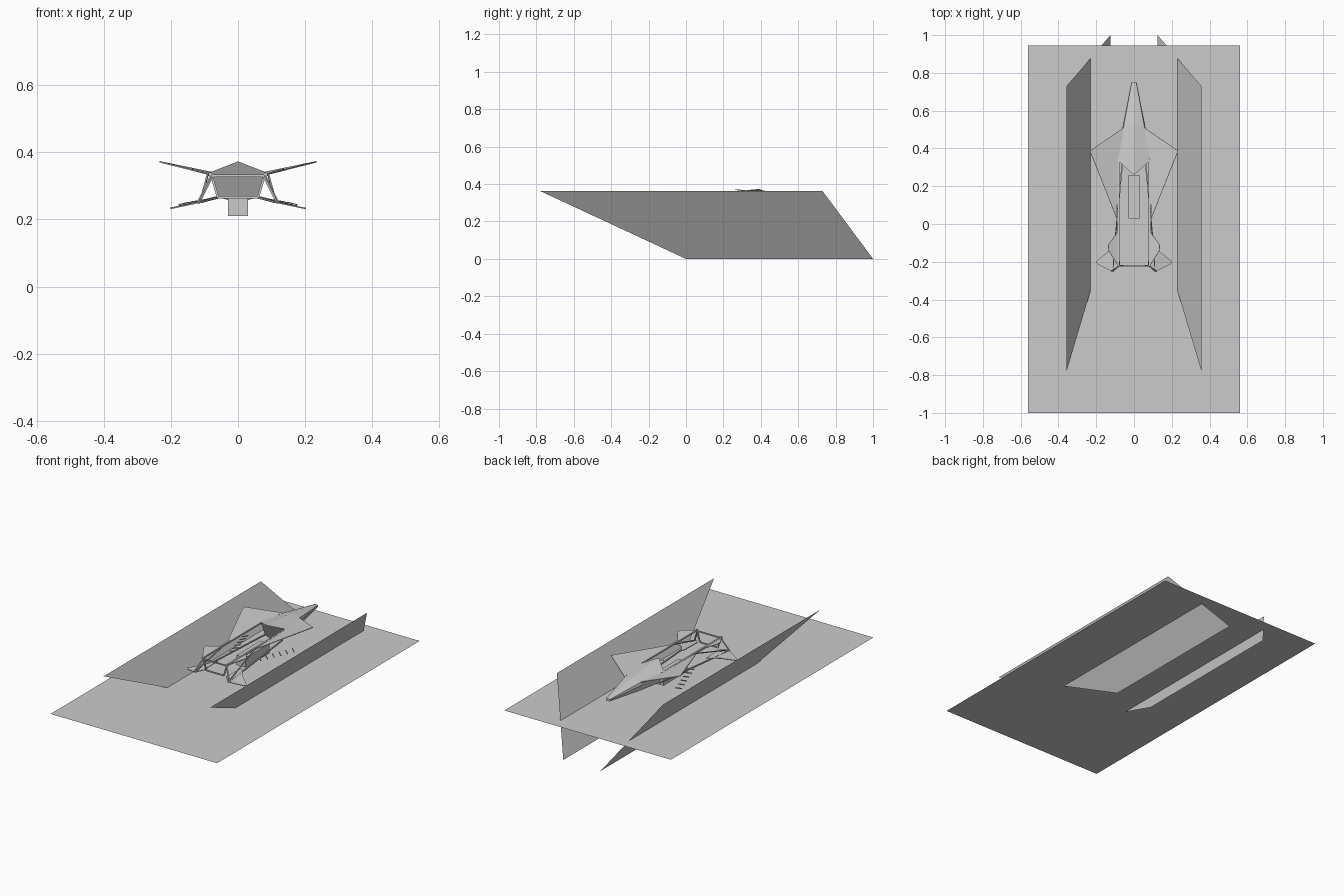
import bpy, bmesh
from mathutils import Vector

if "Cube" in bpy.data.objects:
    bpy.data.objects.remove(bpy.data.objects["Cube"])


def mesh_object(name, verts, faces, thick=0.0):
    me = bpy.data.meshes.new(name)
    me.from_pydata(verts, [], faces)
    bm = bmesh.new()
    bm.from_mesh(me)
    bmesh.ops.recalc_face_normals(bm, faces=bm.faces)
    bm.to_mesh(me)
    bm.free()
    ob = bpy.data.objects.new(name, me)
    bpy.context.collection.objects.link(ob)
    if thick:
        mod = ob.modifiers.new("thickness", 'SOLIDIFY')
        mod.thickness = thick
        mod.offset = 0
    return ob


def panel(name, pts, thick=0.0):
    return mesh_object(name, pts, [tuple(range(len(pts)))], thick)


def pair(name, pts, thick=0.0):
    for side, s in (("right", 1), ("left", -1)):
        panel(f"{side}_{name}", [(s * x, y, z) for x, y, z in pts], thick)


def loft(name, rings):
    # bridge equal-length rings and cap both ends
    n = len(rings[0])
    faces = [tuple(range(n)), tuple(range((len(rings) - 1) * n, len(rings) * n))]
    for r in range(len(rings) - 1):
        for i in range(n):
            j = (i + 1) % n
            faces.append((r * n + i, r * n + j, (r + 1) * n + j, (r + 1) * n + i))
    return mesh_object(name, [p for ring in rings for p in ring], faces)


def bar(name, a, b, w=0.007):
    a, b = Vector(a), Vector(b)
    d = (b - a).normalized()
    u = d.cross(Vector((0, 0, 1)))
    if u.length < 0.1:
        u = d.cross(Vector((0, 1, 0)))
    u = u.normalized() * w / 2
    v = d.cross(u).normalized() * w / 2
    return loft(name, [[p + u + v, p - u + v, p - u - v, p + u - v] for p in (a, b)])


def bars(name, a, b, w=0.007):
    for side, s in (("right", 1), ("left", -1)):
        bar(f"{side}_{name}", (s * a[0], a[1], a[2]), (s * b[0], b[1], b[2]), w)


def section(half):
    # symmetric ring from its right half, top to bottom
    return half + [(-x, y, z) for x, y, z in reversed(half) if x > 0]


# large flat sheet and the two slanted side sheets
panel("flat_sheet", [(-.56, -1, .164), (.56, -1, .164), (.56, .945, .164), (-.56, .945, .164)])
pair("slanted_sheet", [(.357, -.78, .363), (.357, .73, .363), (.125, 1, 0), (.125, 0, 0)])

# faceted forward hull with tapered nose
loft("forward_hull", [
    section([(0, .26, .373), (.085, .335, .34), (.075, .34, .318), (.057, .34, .266), (.03, .34, .258)]),
    section([(0, .515, .348), (.055, .515, .335), (.06, .515, .318), (.045, .515, .28), (.02, .515, .275)]),
    section([(0, .75, .312), (.012, .75, .309), (.014, .75, .304), (.012, .75, .298), (.006, .75, .296)]),
])

# upper wings and small rear fins
pair("upper_wing", [(.055, .51, .335), (.234, .387, .372), (.092, .03, .336), (.08, .335, .336)], .004)
pair("rear_upper_fin", [(.085, -.04, .335), (.137, -.11, .35), (.135, -.14, .35), (.085, -.22, .335)], .004)
pair("rear_lower_fin", [(.08, -.08, .262), (.135, -.145, .249), (.19, -.19, .235), (.202, -.2, .233),
                        (.19, -.215, .235), (.11, -.255, .252), (.075, -.22, .262)], .004)

# open frame: rails, rear ring and struts
bars("upper_rail", (.083, .34, .335), (.083, -.225, .335), .01)
bars("lower_rail", (.06, .34, .266), (.115, -.25, .252))
bars("side_rail", (.09, .03, .335), (.112, -.25, .255), .005)
bars("rear_strut", (.077, -.22, .333), (.118, -.25, .25))
bars("ring_side", (.08, -.22, .335), (.06, -.22, .266))
bar("rear_top_bar", (-.08, -.222, .33), (.08, -.222, .33))
bar("rear_bottom_bar", (-.06, -.222, .266), (.06, -.222, .266))

# row of small slats below each wing edge
for i in range(6):
    t = i / 5
    x, y = .175 - .07 * t, .29 - .22 * t
    bars(f"slat_{i + 1}", (x, y, .243 + .014 * t), (x - .028, y + .022, .25 + .012 * t), .005)

# box slung under the frame
bpy.ops.mesh.primitive_cube_add(size=1, location=(0, .145, .24))
box = bpy.context.object
box.name = "underslung_box"
box.scale = (.06, .23, .06)
